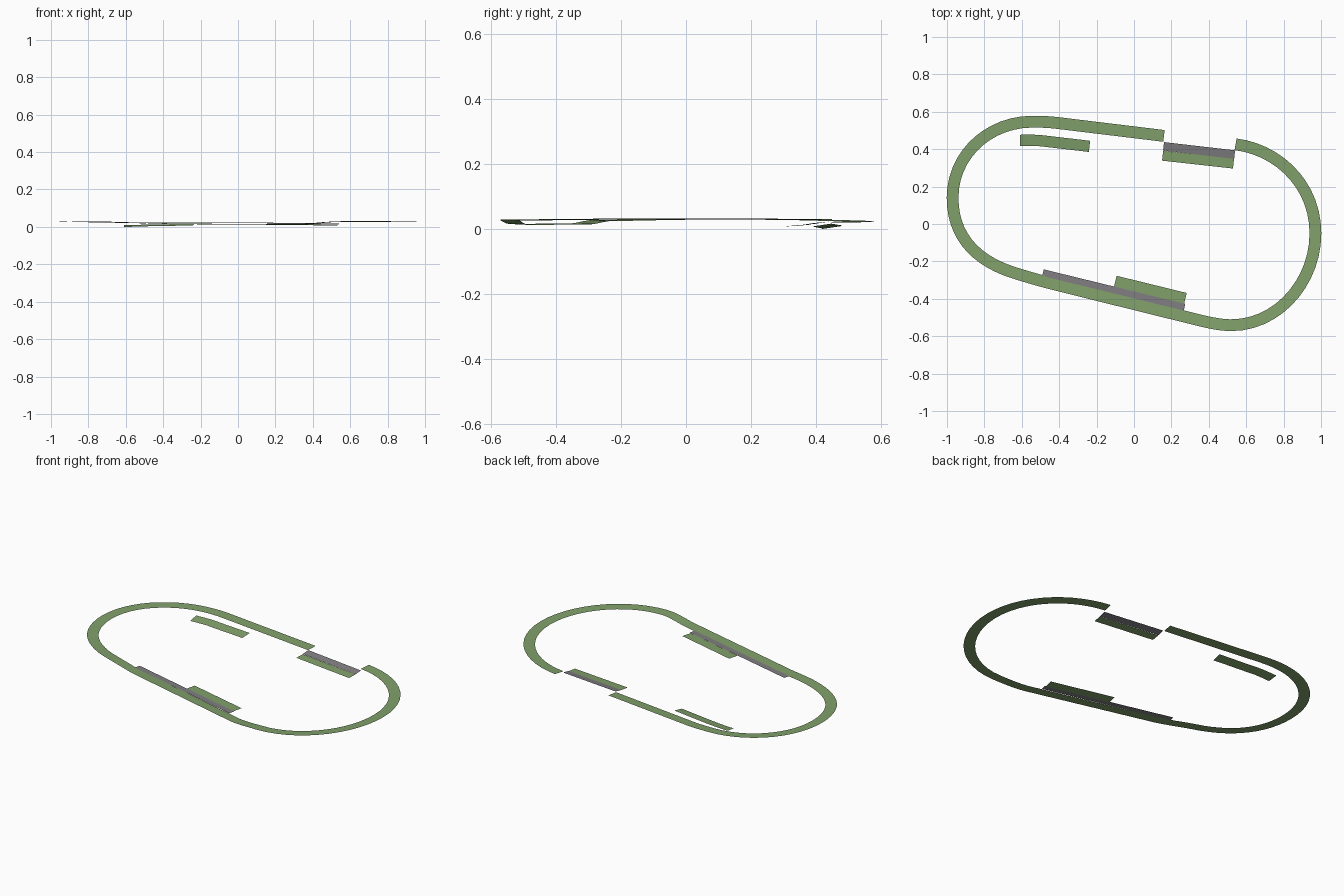
import bpy, math
from mathutils import Vector
from mathutils.geometry import interpolate_bezier

cube = bpy.data.objects.get("Cube")
if cube:
    bpy.data.objects.remove(cube)


def material(name, color):
    m = bpy.data.materials.new(name)
    m.use_nodes = True
    m.diffuse_color = (*color, 1)
    m.node_tree.nodes["Principled BSDF"].inputs["Base Color"].default_value = (*color, 1)
    return m


GREEN = material("track green", (0.22, 0.355, 0.147))
GREY = material("strip grey", (0.218, 0.21, 0.224))


def smooth_path(knots, steps=14):
    """Knots are x, y, z, heading in degrees, handle before, handle after."""
    path = []
    for a, b in zip(knots, knots[1:]):
        p, q = Vector(a[:3]), Vector(b[:3])
        ha, hb = math.radians(a[3]), math.radians(b[3])
        out = p + a[5] * Vector((math.cos(ha), math.sin(ha), 0))
        back = q - b[4] * Vector((math.cos(hb), math.sin(hb), 0))
        pts = interpolate_bezier(p, out, back, q, steps)
        path += pts if not path else pts[1:]
    return path


def ribbon(name, path, width, mat, bank=0.0, columns=4):
    """Thin strip swept along a path; its left-hand edge rises by bank."""
    path = [Vector(p) for p in path]
    verts, faces = [], []
    for i, p in enumerate(path):
        d = path[min(i + 1, len(path) - 1)] - path[max(i - 1, 0)]
        side = Vector((-d.y, d.x, 0)).normalized()
        for c in range(columns + 1):
            t = c / columns - 0.5
            verts.append(p + side * width * t + Vector((0, 0, bank * t)))
    n = columns + 1
    for i in range(len(path) - 1):
        for c in range(columns):
            a = i * n + c
            faces.append((a, a + n, a + n + 1, a + 1))
    mesh = bpy.data.meshes.new(name)
    mesh.from_pydata(verts, [], faces)
    mesh.materials.append(mat)
    for f in mesh.polygons:
        f.use_smooth = True
    obj = bpy.data.objects.new(name, mesh)
    bpy.context.collection.objects.link(obj)
    return obj


# Main loop: back straight, left bend, front straight, right bend
loop = smooth_path([
    (0.16, 0.471, 0.022, 173, 0, 0.18),
    (-0.40, 0.539, 0.021, 173, 0.18, 0.05),
    (-0.55, 0.547, 0.023, 181, 0.05, 0.23),
    (-0.97, 0.14, 0.031, 270, 0.23, 0.21),
    (-0.65, -0.258, 0.026, 342, 0.2, 0.07),
    (-0.42, -0.324, 0.016, 346, 0.07, 0.25),
    (0.33, -0.51, 0.014, 346, 0.25, 0.06),
    (0.52, -0.541, 0.027, 0, 0.06, 0.25),
    (0.97, -0.05, 0.031, 90, 0.26, 0.26),
    (0.543, 0.426, 0.029, 173, 0.23, 0),
])
ribbon("main_track_loop", loop, 0.063, GREEN, -0.003)

# Front side: grey divider and pit lane beside the straight
ribbon("front_divider", [(-0.487, -0.26, 0.0165), (0.27, -0.445, 0.0155)], 0.036, GREY)
ribbon("front_pit_lane", [(-0.1, -0.306, 0.0145), (0.275, -0.398, 0.0145)], 0.06, GREEN)

# Back side: grey divider and lane in the gap of the loop
ribbon("back_divider", [(0.158, 0.415, 0.019), (0.538, 0.371, 0.015)], 0.046, GREY, 0.007)
ribbon("back_pit_lane", [(0.153, 0.365, 0.013), (0.532, 0.323, 0.009)], 0.053, GREEN, 0.003)

# Short inner lane at the back left, tilted down toward the infield
inner = smooth_path([
    (-0.238, 0.415, 0.012, 173, 0, 0.08),
    (-0.476, 0.443, 0.008, 173, 0.08, 0.04),
    (-0.61, 0.447, 0.0045, 182, 0.05, 0),
], 8)
ribbon("inner_back_lane", inner, 0.06, GREEN, -0.009)
